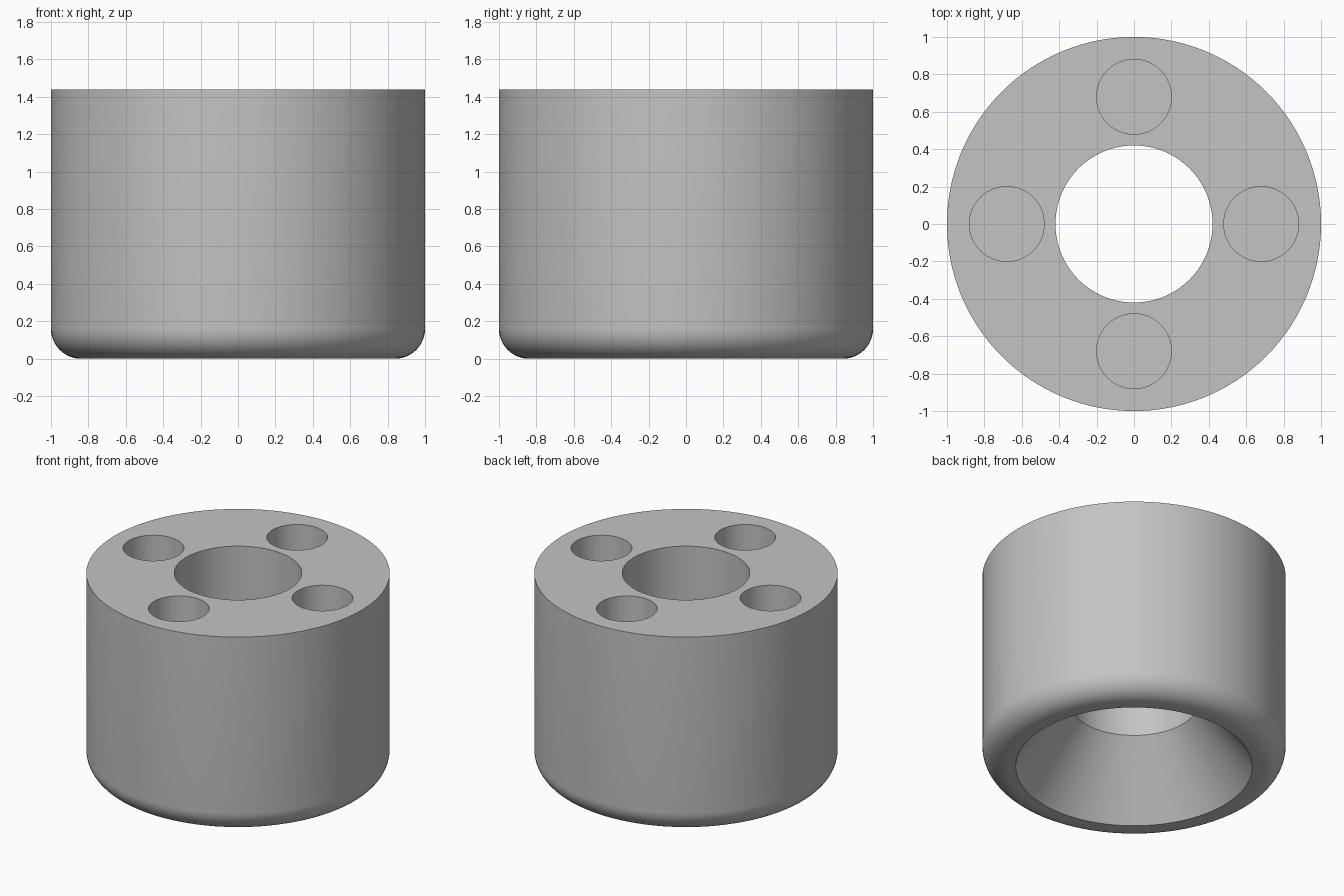
import bpy
import bmesh
from math import cos, sin, pi, tau

cube = bpy.data.objects.get("Cube")
if cube:
    bpy.data.objects.remove(cube, do_unlink=True)

HEIGHT = 1.44
BORE = 0.42
FILLET = 0.16
SEGMENTS = 128

grey = bpy.data.materials.new("plain grey")
grey.use_nodes = True
colour = (0.55, 0.55, 0.55, 1)
grey.diffuse_color = colour
grey.node_tree.nodes["Principled BSDF"].inputs["Base Color"].default_value = colour


def make_object(name, bm):
    bmesh.ops.recalc_face_normals(bm, faces=bm.faces)
    mesh = bpy.data.meshes.new(name)
    bm.to_mesh(mesh)
    bm.free()
    mesh.materials.append(grey)
    obj = bpy.data.objects.new(name, mesh)
    bpy.context.collection.objects.link(obj)
    return obj


# Collar: straight bore, conical mouth underneath, rounded lower rim
profile = [(BORE, HEIGHT), (BORE, 0.48), (0.78, 0)]
for i in range(13):
    a = -pi / 2 + i * pi / 24
    profile.append((1 - FILLET + FILLET * cos(a), FILLET + FILLET * sin(a)))
profile.append((1, HEIGHT))

bm = bmesh.new()
verts = [bm.verts.new((r, 0, z)) for r, z in profile]
edges = [bm.edges.new((a, b)) for a, b in zip(verts, verts[1:] + verts[:1])]
bmesh.ops.spin(bm, geom=verts + edges, cent=(0, 0, 0), axis=(0, 0, 1),
               angle=tau, steps=SEGMENTS, use_duplicate=False)
bmesh.ops.remove_doubles(bm, verts=bm.verts, dist=0.0001)
collar = make_object("collar", bm)

# Four blind holes in the top face
DEPTH = 0.6
bm = bmesh.new()
for i in range(4):
    made = bmesh.ops.create_cone(bm, cap_ends=True, segments=64, radius1=0.2,
                                 radius2=0.2, depth=2 * DEPTH)
    a = i * pi / 2
    bmesh.ops.translate(bm, verts=made["verts"],
                        vec=(0.68 * cos(a), 0.68 * sin(a), HEIGHT))
cutter = make_object("hole_cutter", bm)
cutter.hide_render = True

bpy.ops.object.select_all(action="DESELECT")
collar.select_set(True)
bpy.context.view_layer.objects.active = collar
cut = collar.modifiers.new("holes", "BOOLEAN")
cut.operation = "DIFFERENCE"
cut.solver = "EXACT"
cut.object = cutter
bpy.ops.object.modifier_apply(modifier=cut.name)
bpy.data.objects.remove(cutter, do_unlink=True)

bpy.ops.object.shade_smooth_by_angle(angle=pi / 6)
